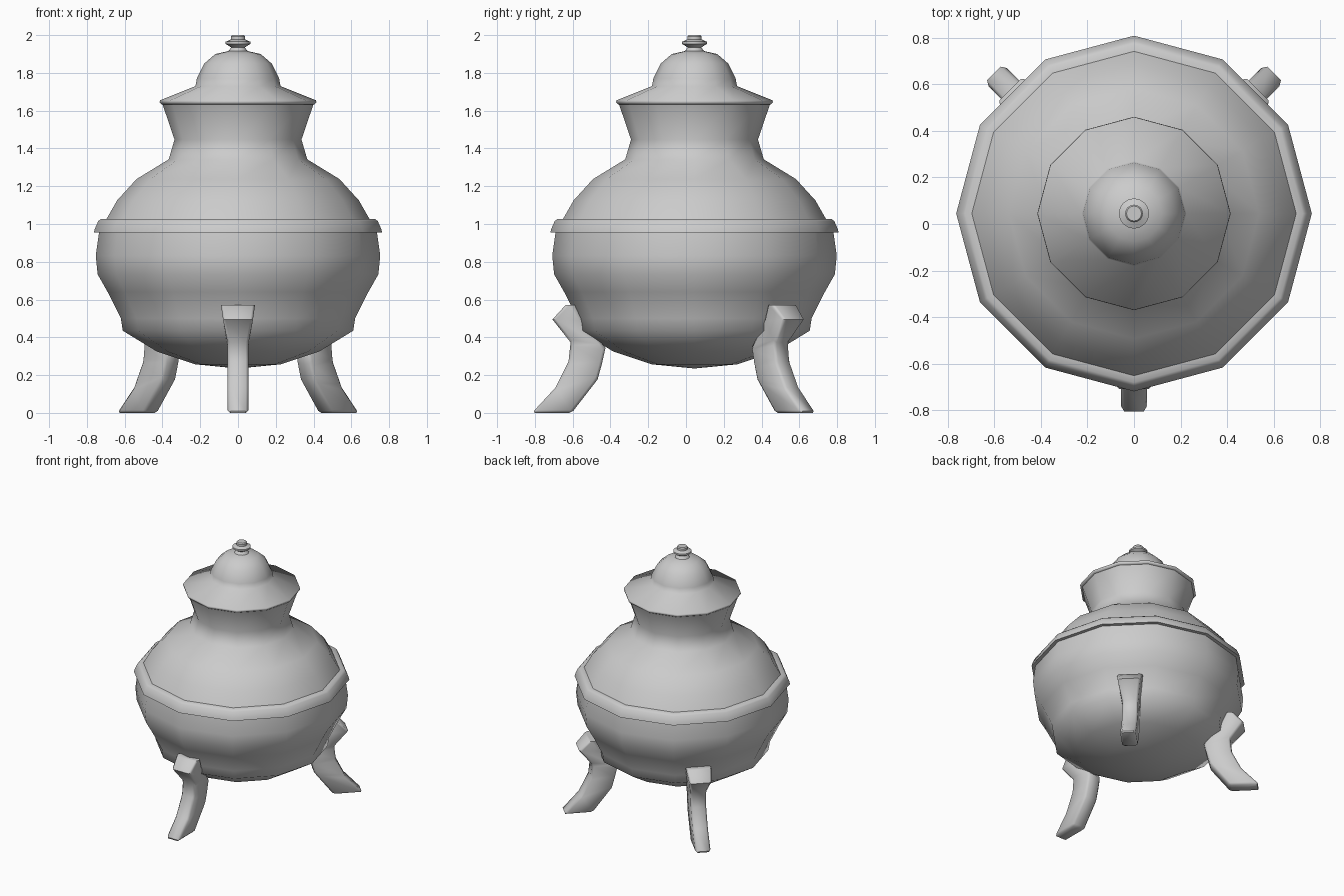
import bpy, bmesh, math
from mathutils import Matrix

cube = bpy.data.objects.get("Cube")
if cube:
    bpy.data.objects.remove(cube, do_unlink=True)

AXIS_Y = 0.045  # the pot's axis sits slightly behind the origin

metal = bpy.data.materials.new("plain grey")
metal.use_nodes = True
GREY = (0.6, 0.6, 0.6, 1)
metal.diffuse_color = GREY
metal.node_tree.nodes["Principled BSDF"].inputs["Base Color"].default_value = GREY


def finish(bm, name, angle):
    bmesh.ops.recalc_face_normals(bm, faces=bm.faces)
    mesh = bpy.data.meshes.new(name)
    bm.to_mesh(mesh)
    bm.free()
    mesh.materials.append(metal)
    obj = bpy.data.objects.new(name, mesh)
    bpy.context.collection.objects.link(obj)
    bpy.ops.object.select_all(action='DESELECT')
    obj.select_set(True)
    bpy.context.view_layer.objects.active = obj
    bpy.ops.object.shade_smooth_by_angle(angle=math.radians(angle))
    return obj


def lathe(name, profile, sides=12, angle=50):
    """Spin a (radius, height) profile round the pot's axis."""
    bm = bmesh.new()
    verts = [bm.verts.new((r, 0, z)) for r, z in profile]
    edges = [bm.edges.new(pair) for pair in zip(verts, verts[1:])]
    bmesh.ops.spin(bm, geom=verts + edges, cent=(0, 0, 0), axis=(0, 0, 1),
                   angle=math.tau, steps=sides, use_merge=True)
    bmesh.ops.remove_doubles(bm, verts=bm.verts, dist=0.0005)
    bmesh.ops.translate(bm, verts=bm.verts, vec=(0, AXIS_Y, 0))
    return finish(bm, name, angle)


# Round bowl
lathe("bowl", [(0, 0.235), (0.225, 0.257), (0.43, 0.325), (0.61, 0.435),
               (0.62, 0.5), (0.69, 0.64), (0.743, 0.733), (0.753, 0.833),
               (0.735, 0.96)], angle=60)

# Band round the middle
lathe("band", [(0.7, 0.955), (0.763, 0.955), (0.758, 0.975), (0.74, 1.015),
               (0.725, 1.027), (0.68, 1.027)])

# Shoulder and flaring neck
lathe("shoulder_and_neck", [(0.7, 1.02), (0.64, 1.125), (0.537, 1.238),
                            (0.367, 1.342), (0.336, 1.447), (0.4, 1.635)], angle=60)

# Lid with a wide brim and a dome
lathe("lid", [(0, 1.633), (0.405, 1.633), (0.415, 1.643), (0.413, 1.655),
              (0.225, 1.73), (0.218, 1.77), (0.178, 1.85), (0.12, 1.9),
              (0.04, 1.918), (0, 1.92)], angle=60)

# Knob
lathe("lid_knob", [(0.055, 1.91), (0.036, 1.935), (0.065, 1.953), (0.065, 1.965),
                   (0.038, 1.977), (0.038, 1.993), (0.032, 2.0), (0, 2.0)],
      sides=16, angle=40)


def half_width(z):
    return 0.055 + 0.035 * min(max((z - 0.37) / 0.18, 0), 1)


# Outer and inner outline of a leg, from the top down
OUTER = [(0.683, 0.57), (0.752, 0.495), (0.656, 0.373), (0.667, 0.272),
         (0.735, 0.135), (0.86, 0)]
INNER = [(0.63, 0.57), (0.595, 0.495), (0.471, 0.345), (0.49, 0.26),
         (0.513, 0.177), (0.65, 0)]


def leg(name, direction):
    bm = bmesh.new()
    rings = []
    for (ro, zo), (ri, zi) in zip(OUTER, INNER):
        rings.append([bm.verts.new((r, side * half_width(z), z))
                      for r, z, side in ((ro, zo, -1), (ro, zo, 1),
                                         (ri, zi, 1), (ri, zi, -1))])
    for a, b in zip(rings, rings[1:]):
        for i in range(4):
            j = (i + 1) % 4
            bm.faces.new((a[i], a[j], b[j], b[i]))
    bm.faces.new(rings[0])
    bm.faces.new(rings[-1])
    # Soften the long corners and both ends
    corners = [e for e in bm.edges if e.is_boundary is False
               and (e.verts[0].co.z != e.verts[1].co.z
                    or e.verts[0].co.z in (0, OUTER[0][1]))]
    bmesh.ops.recalc_face_normals(bm, faces=bm.faces)
    bmesh.ops.bevel(bm, geom=corners, offset=0.014, segments=1,
                    affect='EDGES', clamp_overlap=True)
    place = Matrix.Translation((0, AXIS_Y, 0)) @ Matrix.Rotation(
        math.radians(direction), 4, 'Z')
    bmesh.ops.transform(bm, matrix=place, verts=bm.verts)
    finish(bm, name, 50)


for leg_name, heading in (("front_leg", -90), ("back_left_leg", 45),
                          ("back_right_leg", 135)):
    leg(leg_name, heading)
